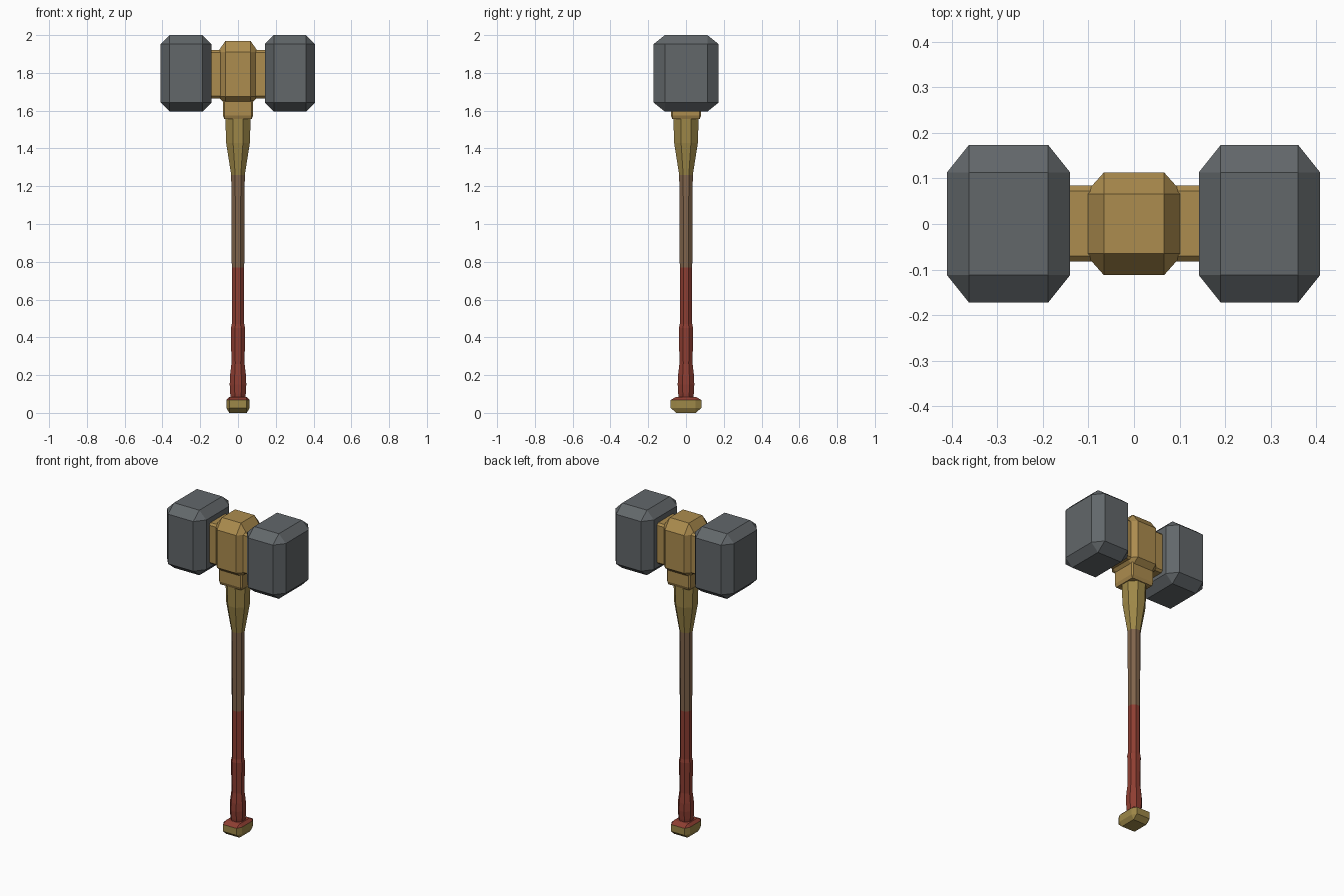
import bpy, bmesh, math
from mathutils import Vector

cube = bpy.data.objects.get("Cube")
if cube:
    bpy.data.objects.remove(cube)


def material(name, r, g, b):
    mat = bpy.data.materials.new(name)
    lin = [(c / 255 / 12.92) if c < 11 else ((c / 255 + 0.055) / 1.055) ** 2.4 for c in (r, g, b)]
    mat.use_nodes = True
    mat.diffuse_color = (*lin, 1)
    mat.node_tree.nodes["Principled BSDF"].inputs["Base Color"].default_value = (*lin, 1)
    return mat


steel = material("dark steel", 98, 103, 106)
gold = material("gold", 172, 140, 78)
brass = material("olive brass", 158, 136, 72)
wood = material("brown wood", 128, 100, 75)
leather = material("red leather", 142, 62, 50)


def finish(name, bm, *mats):
    bmesh.ops.recalc_face_normals(bm, faces=bm.faces)
    mesh = bpy.data.meshes.new(name)
    bm.to_mesh(mesh)
    bm.free()
    for mat in mats:
        mesh.materials.append(mat)
    obj = bpy.data.objects.new(name, mesh)
    bpy.context.collection.objects.link(obj)
    return obj


def chamfered_box(name, lo, hi, cut_lo, cut_hi, *mats):
    """Box with every edge cut flat; cuts are given per axis and per end."""
    bm = bmesh.new()
    for corner in range(8):
        high = [corner >> a & 1 for a in range(3)]
        outer = [hi[a] if high[a] else lo[a] for a in range(3)]
        inner = [hi[a] - cut_hi[a] if high[a] else lo[a] + cut_lo[a] for a in range(3)]
        for axis in range(3):
            bm.verts.new([outer[a] if a == axis else inner[a] for a in range(3)])
    bmesh.ops.remove_doubles(bm, verts=bm.verts, dist=0.0005)
    bmesh.ops.convex_hull(bm, input=bm.verts)
    bmesh.ops.dissolve_limit(bm, angle_limit=0.01, verts=bm.verts, edges=bm.edges)
    return finish(name, bm, *mats)


def shaft(name, profile, mat, sides=8):
    """Faceted shaft through (height, half width) rings, flats to the front."""
    bm = bmesh.new()
    rings = []
    for z, half in profile:
        r = half / math.cos(math.pi / sides)
        angles = [(i + 0.5) * math.tau / sides for i in range(sides)]
        rings.append([bm.verts.new((r * math.cos(a), r * math.sin(a), z)) for a in angles])
    for a, b in zip(rings, rings[1:]):
        for i in range(sides):
            j = (i + 1) % sides
            bm.faces.new((a[i], a[j], b[j], b[i]))
    bm.faces.new(rings[0])
    bm.faces.new(rings[-1])
    return finish(name, bm, mat)


# Striking heads on both sides
for side, x0, x1 in (("right", -0.41, -0.14), ("left", 0.142, 0.408)):
    cut = (0.048, 0.06, 0.048)
    chamfered_box(side + "_hammer_head", (x0, -0.172, 1.595), (x1, 0.173, 2.0), cut, cut, steel)

# Cross bar and its stepped sleeve join the heads to the centre block
chamfered_box("cross_bar", (-0.16, -0.082, 1.665), (0.16, 0.084, 1.92),
              (0.001, 0.012, 0.012), (0.001, 0.012, 0.012), gold)
chamfered_box("centre_block", (-0.108, -0.112, 1.635), (0.108, 0.113, 1.97),
              (0.042, 0.047, 0.04), (0.042, 0.047, 0.06), gold)

# Collar beneath the block and flared neck
chamfered_box("collar", (-0.08, -0.08, 1.555), (0.08, 0.08, 1.66),
              (0.008, 0.008, 0.02), (0.008, 0.008, 0.001), gold)
shaft("neck", [(1.26, 0.036), (1.43, 0.063), (1.57, 0.067)], brass)

# Handle: bare wood above, wrapped grip below
shaft("wooden_shaft", [(0.77, 0.033), (1.0, 0.034), (1.26, 0.036)], wood)
shaft("wrapped_grip", [(0.07, 0.037), (0.1, 0.041), (0.15, 0.044), (0.2, 0.042), (0.26, 0.035),
                       (0.35, 0.036), (0.45, 0.037), (0.47, 0.033), (0.77, 0.033)], leather)

# Pommel with leather on its upward faces
pommel = chamfered_box("pommel", (-0.062, -0.081, 0.0), (0.062, 0.081, 0.085),
                       (0.016, 0.03, 0.026), (0.016, 0.03, 0.016), brass, leather)
for face in pommel.data.polygons:
    face.material_index = int(face.normal.z > 0.3)
